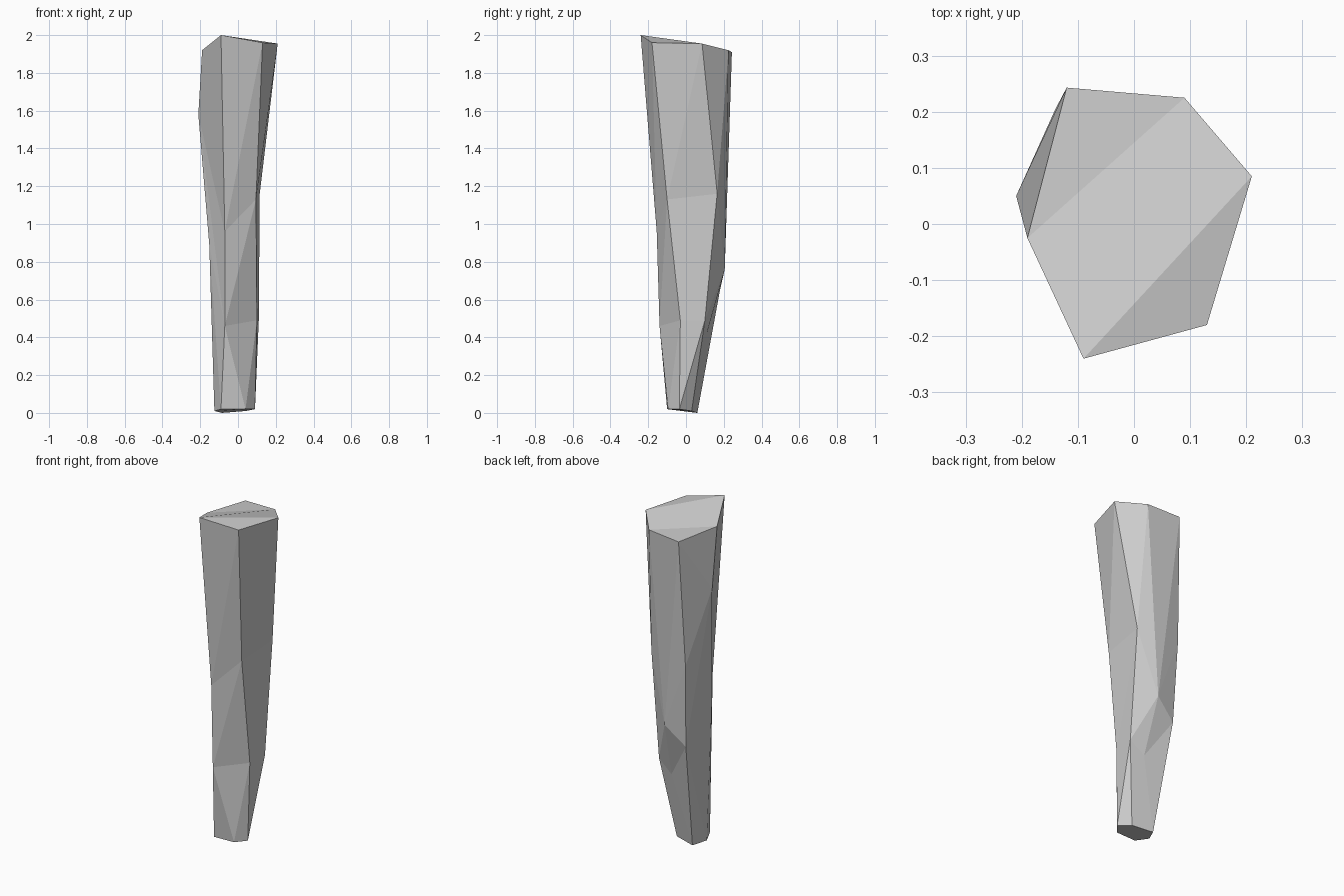
import bpy
import bmesh
from mathutils import Vector

default_cube = bpy.data.objects.get("Cube")
if default_cube:
    bpy.data.objects.remove(default_cube, do_unlink=True)


def make_material(name, grey):
    material = bpy.data.materials.new(name)
    material.use_nodes = True
    colour = (grey, grey, grey, 1)
    material.diffuse_color = colour
    shader = material.node_tree.nodes["Principled BSDF"]
    shader.inputs["Base Color"].default_value = colour
    return material


# Six long ridges of the pillar, each running from the top to the foot
ridges = [
    [(-.09, -.24, 2), (-.07, -.155, .96), (-.07, -.14, .46), (.04, -.095, .02)],
    [(.13, -.18, 1.96), (.095, -.1, 1.13), (.1, -.03, .49), (.09, -.035, .02)],
    [(.21, .085, 1.955), (.115, .165, 1.16), (.11, .1, .49), (.04, .03, .01)],
    [(.09, .225, 1.92), (0, .205, .76), (.02, .11, .42), (-.085, .06, 0)],
    [(-.12, .243, 1.91), (-.14, .205, 1.15), (-.125, .18, .65), (-.125, -.02, .01)],
    [(-.19, -.025, 1.92), (-.21, .05, 1.58), (-.152, -.03, .89), (-.09, -.1, .02)],
]


def distance_from_axis(first, second):
    return (first.co + second.co).xy.length


def add_facets(bm, upper, upper_next, lower_next, lower):
    """Split a twisted panel along the diagonal that bulges outwards."""
    if distance_from_axis(upper, lower_next) > distance_from_axis(upper_next, lower):
        bm.faces.new((upper, lower, lower_next))
        bm.faces.new((upper, lower_next, upper_next))
    else:
        bm.faces.new((upper, lower, upper_next))
        bm.faces.new((upper_next, lower, lower_next))


def build_pillar():
    bm = bmesh.new()
    columns = [[bm.verts.new(Vector(point)) for point in ridge] for ridge in ridges]

    # Chiselled sides
    for index, column in enumerate(columns):
        neighbour = columns[(index + 1) % len(columns)]
        for level in range(len(column) - 1):
            add_facets(bm, column[level], neighbour[level],
                       neighbour[level + 1], column[level + 1])

    # Sloping top in three planes, with a twisted middle plane
    a, b, c, d, e, f = [column[0] for column in columns]
    for corners in ((a, b, c), (a, c, d, f), (f, d, e)):
        bm.faces.new(corners)

    # Flat foot
    bm.faces.new([column[-1] for column in reversed(columns)])

    bmesh.ops.recalc_face_normals(bm, faces=bm.faces[:])
    mesh = bpy.data.meshes.new("stone_pillar")
    bm.to_mesh(mesh)
    bm.free()
    mesh.materials.append(make_material("stone grey", .6))
    pillar = bpy.data.objects.new("stone_pillar", mesh)
    bpy.context.collection.objects.link(pillar)


build_pillar()
